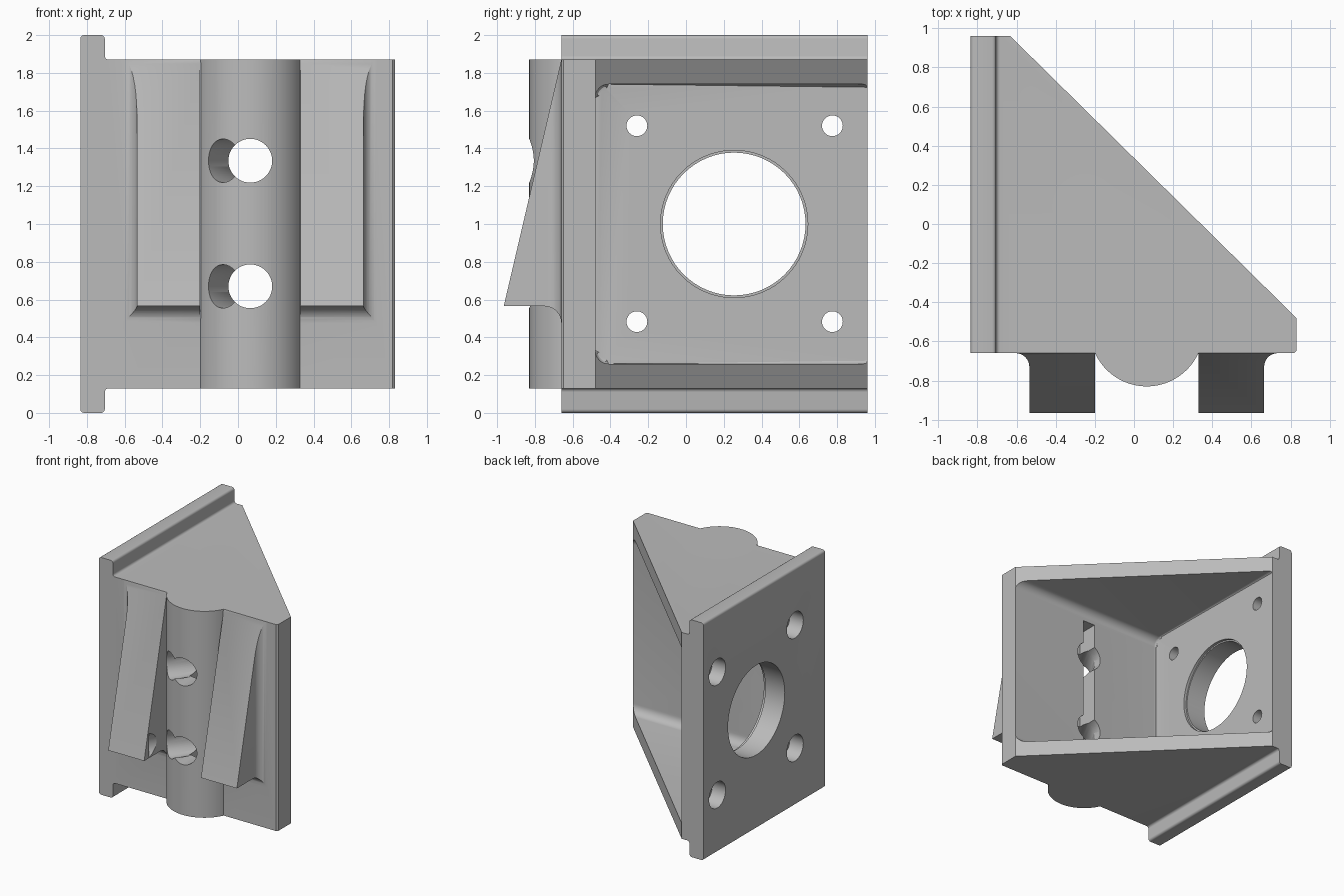
import bpy, bmesh, math
from mathutils import Vector

if "Cube" in bpy.data.objects:
    bpy.data.objects.remove(bpy.data.objects["Cube"], do_unlink=True)

GREY = (0.5, 0.5, 0.5, 1)
mat = bpy.data.materials.new("plain_grey")
mat.use_nodes = True
mat.diffuse_color = GREY
mat.node_tree.nodes["Principled BSDF"].inputs["Base Color"].default_value = GREY


def prism(name, pts, axis, a, b, shift=(0, 0, 0), floor_bevel=0):
    """Extrude a 2D outline along an axis from a to b; shift skews the far end."""
    place = {"x": lambda p, t: (t, p[0], p[1]),
             "y": lambda p, t: (p[0], t, p[1]),
             "z": lambda p, t: (p[0], p[1], t)}[axis]
    bm = bmesh.new()
    near = [bm.verts.new(place(p, a)) for p in pts]
    far = [bm.verts.new(Vector(place(p, b)) + Vector(shift)) for p in pts]
    base = bm.faces.new(near)
    bm.faces.new(far[::-1])
    n = len(pts)
    for i in range(n):
        j = (i + 1) % n
        bm.faces.new((near[j], near[i], far[i], far[j]))
    if floor_bevel:
        bmesh.ops.bevel(bm, geom=list(base.edges), offset=floor_bevel, segments=3,
                        profile=0.5, affect="EDGES")
    bmesh.ops.recalc_face_normals(bm, faces=bm.faces)
    me = bpy.data.meshes.new(name)
    bm.to_mesh(me)
    bm.free()
    me.materials.append(mat)
    ob = bpy.data.objects.new(name, me)
    bpy.context.collection.objects.link(ob)
    return ob


def arc(cx, cy, r, start, end, n=8):
    angles = [math.radians(start + (end - start) * i / n) for i in range(n + 1)]
    return [(cx + r * math.cos(t), cy + r * math.sin(t)) for t in angles]


def circle(cx, cy, r, n=64):
    return arc(cx, cy, r, 0, 360, n)[:-1]


def combine(target, tool, op):
    """Apply a boolean and discard the tool object."""
    tool.hide_render = True
    mod = target.modifiers.new("bool", "BOOLEAN")
    mod.operation, mod.solver, mod.object = op, "EXACT", tool
    bpy.context.view_layer.objects.active = target
    bpy.ops.object.modifier_apply(modifier=mod.name)
    bpy.data.objects.remove(tool, do_unlink=True)


LEFT, RIGHT, FRONT, BACK = -0.835, 0.83, -0.66, 0.96
LOW, HIGH = 0.13, 1.87
WALL, FLOOR = -0.48, -0.632
MID = 0.065

# Triangular body: front wall plus gussets
bracket = prism("motor_bracket", [(-0.8, FRONT), (RIGHT - 0.012, FRONT), (RIGHT, FRONT + 0.012),
                                  (RIGHT, WALL), (FLOOR, BACK), (-0.8, BACK)], "z", LOW, HIGH)

# Tall mounting plate with rounded rims and root fillets
r = 0.02
outer, inner = LEFT + r, -0.705 - r
plate = (arc(outer, r, r, 180, 270, 4) + arc(inner, r, r, 270, 360, 4)
         + arc(-0.705 + r, LOW - r, r, 180, 90, 4)
         + arc(-0.705 + r, HIGH + r, r, 270, 180, 4)
         + arc(inner, 2 - r, r, 0, 90, 4) + arc(outer, 2 - r, r, 90, 180, 4))
combine(bracket, prism("plate", plate, "y", FRONT, BACK), "UNION")

# Rounded vertical boss on the front
combine(bracket, prism("boss", circle(MID, -0.54, 0.29, 96), "z", LOW, HIGH), "UNION")

# Sloped wedges, with a cove along the outer side and under the foot
side = ([(FRONT + 0.06, HIGH), (FRONT, HIGH), (-0.965, 0.565), (-0.75, 0.565)]
        + arc(-0.75, 0.475, 0.09, 90, 0)[1:] + [(FRONT + 0.06, 0.475)])
for sign in (-1, 1):
    plan = ([(0.08, FRONT + 0.06), (0.265, FRONT - 0.005), (0.265, -1.0), (0.6, -1.0)]
            + arc(0.67, FRONT - 0.07, 0.07, 180, 90) + [(0.67, FRONT + 0.06)])
    plan = [(MID + sign * x, y) for x, y in plan]
    wedge = prism("wedge", side, "x", -0.9, 0.9)
    combine(wedge, prism("wedge_plan", plan, "z", 0.3, 1.95), "INTERSECT")
    combine(bracket, wedge, "UNION")

# Open pocket with rounded corners against the front wall
r = 0.07
pocket = (arc(WALL + r, 0.26 + r, r, 270, 180) + arc(WALL + r, 1.74 - r, r, 180, 90)
          + [(1.3, 1.74), (1.3, 0.26)])
combine(bracket, prism("pocket", pocket, "x", FLOOR, 1.3, floor_bevel=0.02), "DIFFERENCE")

# Large motor opening with a chamfered inner rim
combine(bracket, prism("motor_hole", circle(0.255, 1.0, 0.378), "x", -1, -0.4), "DIFFERENCE")
rim = prism("rim", circle(0.255, 1.0, 0.39), "x", -0.655, -0.5)
combine(bracket, rim, "DIFFERENCE")

# Four counterbored screw holes
for y in (-0.26, 0.775):
    for z in (0.483, 1.52):
        combine(bracket, prism("screw", circle(y, z, 0.055, 32), "x", -1, -0.5), "DIFFERENCE")
        combine(bracket, prism("recess", circle(y, z, 0.11, 32), "x", -1, -0.71), "DIFFERENCE")

# Two holes through the boss, each flaring sideways at the front
for z in (0.67, 1.335):
    combine(bracket, prism("bolt", circle(MID, z, 0.116, 48), "y", -1.1, -0.3), "DIFFERENCE")
    flare = prism("flare", circle(MID, z, 0.115, 48), "y", -0.55, -0.9, shift=(-0.21, 0, 0))
    combine(bracket, flare, "DIFFERENCE")

# Vertical slot on the inside of the front wall
slot = [(MID - 0.057, 0.36), (MID + 0.057, 0.36), (MID + 0.057, 1.64), (MID - 0.057, 1.64)]
combine(bracket, prism("slot", slot, "y", -0.66, -0.3), "DIFFERENCE")

bpy.ops.object.select_all(action="DESELECT")
bracket.select_set(True)
bpy.context.view_layer.objects.active = bracket
bpy.ops.object.shade_smooth_by_angle(angle=math.radians(30))
